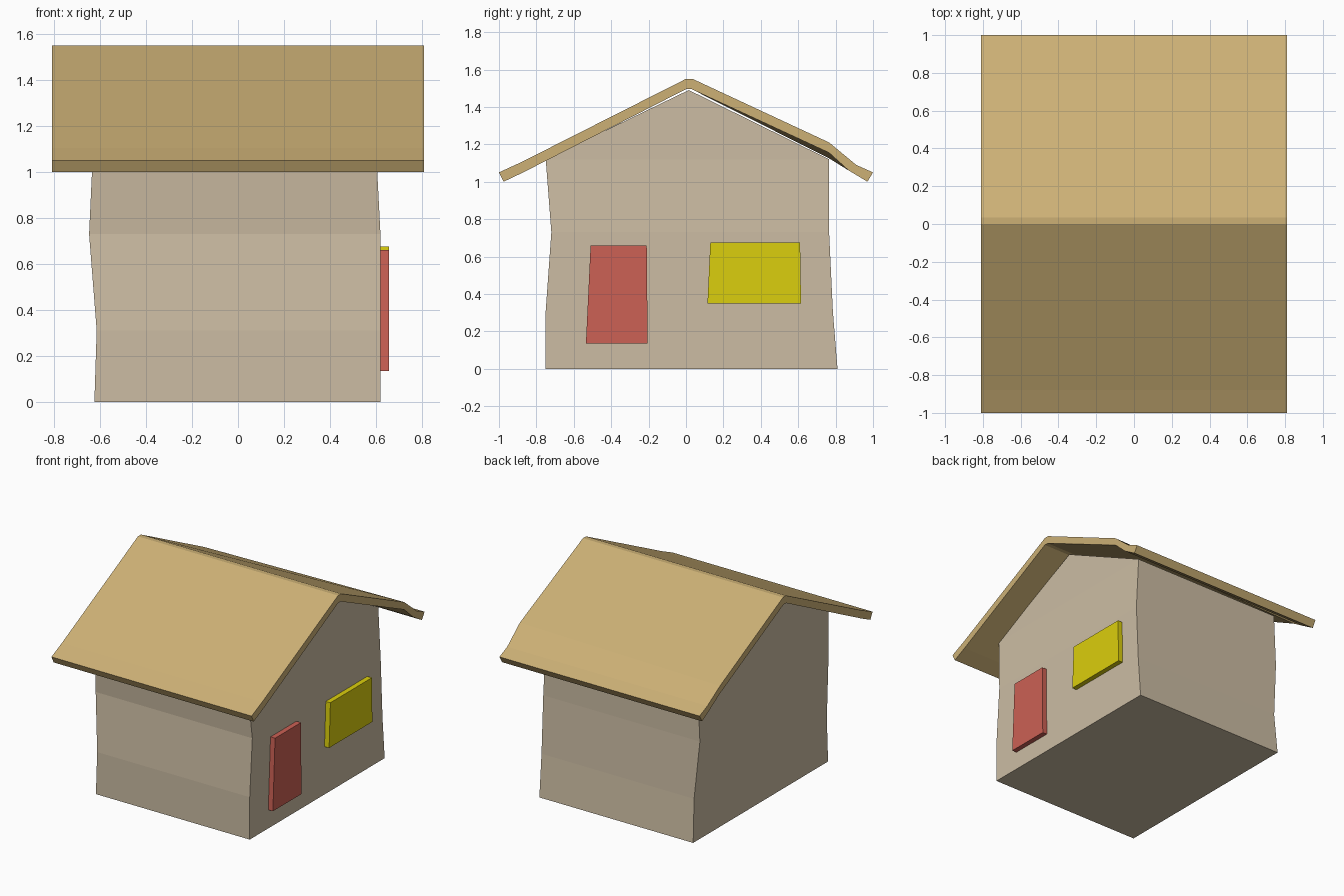
import bpy, bmesh

if "Cube" in bpy.data.objects:
    bpy.data.objects.remove(bpy.data.objects["Cube"])


def lin(c):
    return c / 12.92 if c <= 0.04045 else ((c + 0.055) / 1.055) ** 2.4


def material(name, r, g, b):
    m = bpy.data.materials.new(name)
    m.diffuse_color = (lin(r), lin(g), lin(b), 1)
    m.use_nodes = True
    m.node_tree.nodes["Principled BSDF"].inputs["Base Color"].default_value = m.diffuse_color
    return m


def loft(name, rings, mat):
    """Skin equal-length closed rings of points and cap both ends."""
    bm = bmesh.new()
    vs = [[bm.verts.new(p) for p in ring] for ring in rings]
    n = len(vs[0])
    for a, b in zip(vs, vs[1:]):
        for i in range(n):
            j = (i + 1) % n
            bm.faces.new((a[i], a[j], b[j], b[i]))
    bm.faces.new(vs[0][::-1])
    bm.faces.new(vs[-1])
    bmesh.ops.recalc_face_normals(bm, faces=bm.faces)
    me = bpy.data.meshes.new(name)
    bm.to_mesh(me)
    bm.free()
    me.materials.append(mat)
    ob = bpy.data.objects.new(name, me)
    bpy.context.collection.objects.link(ob)
    return ob


wall_mat = material("plaster", 0.80, 0.74, 0.64)
roof_mat = material("thatch", 0.80, 0.69, 0.46)
door_mat = material("red", 0.80, 0.38, 0.33)
window_mat = material("yellow", 0.86, 0.81, 0.05)

# Walls: wobbly gable-ended body, stacked levels (z, x left, x right, y front, y back)
levels = [(0, -0.625, 0.62, -0.75, 0.81), (0.31, -0.615, 0.62, -0.75, 0.785),
          (0.73, -0.648, 0.62, -0.72, 0.765), (1.12, -0.63, 0.60, -0.75, 0.765)]
rings = [[(l, f, z), (r, f, z), (r, b, z), (l, b, z)] for z, l, r, f, b in levels]
walls = loft("walls", rings, wall_mat)
bm = bmesh.new()
bm.from_mesh(walls.data)
bm.verts.ensure_lookup_table()
fl, fr, br, bl = bm.verts[-4:]
top = next(f for f in bm.faces if all(v in (fl, fr, br, bl) for v in f.verts))
bm.faces.remove(top)
a, b = bm.verts.new((-0.62, 0.015, 1.49)), bm.verts.new((0.60, 0.015, 1.49))
for f in ((fl, fr, b, a), (br, bl, a, b), (fr, br, b), (bl, fl, a)):
    bm.faces.new(f)
bmesh.ops.recalc_face_normals(bm, faces=bm.faces)
bm.to_mesh(walls.data)
bm.free()


# Roof: thick bent sheet, its back slope kinked upwards towards the right end
def roof_ring(x, kink):
    upper = [(-1, 1.05), (-0.88, 1.105), (0, 1.55), (0.035, 1.55),
             (0.765, kink), (0.91, 1.09), (1, 1.05)]
    lower = [(0.97, 1.0), (0.87, 1.06), (0.765, kink - 0.055), (0.03, 1.495),
             (0, 1.495), (-0.87, 1.05), (-0.975, 1.0)]
    return [(x, y, z) for y, z in upper + lower]


loft("roof", [roof_ring(-0.81, 1.18), roof_ring(0.81, 1.21)], roof_mat)


# Door and window: slightly skewed slabs on the right gable wall
def panel(name, outline, mat):
    loft(name, [[(x, y, z) for y, z in outline] for x in (0.60, 0.657)], mat)


panel("door", [(-0.535, 0.135), (-0.205, 0.135), (-0.21, 0.66), (-0.51, 0.66)], door_mat)
panel("window", [(0.115, 0.35), (0.615, 0.35), (0.61, 0.675), (0.13, 0.675)], window_mat)
